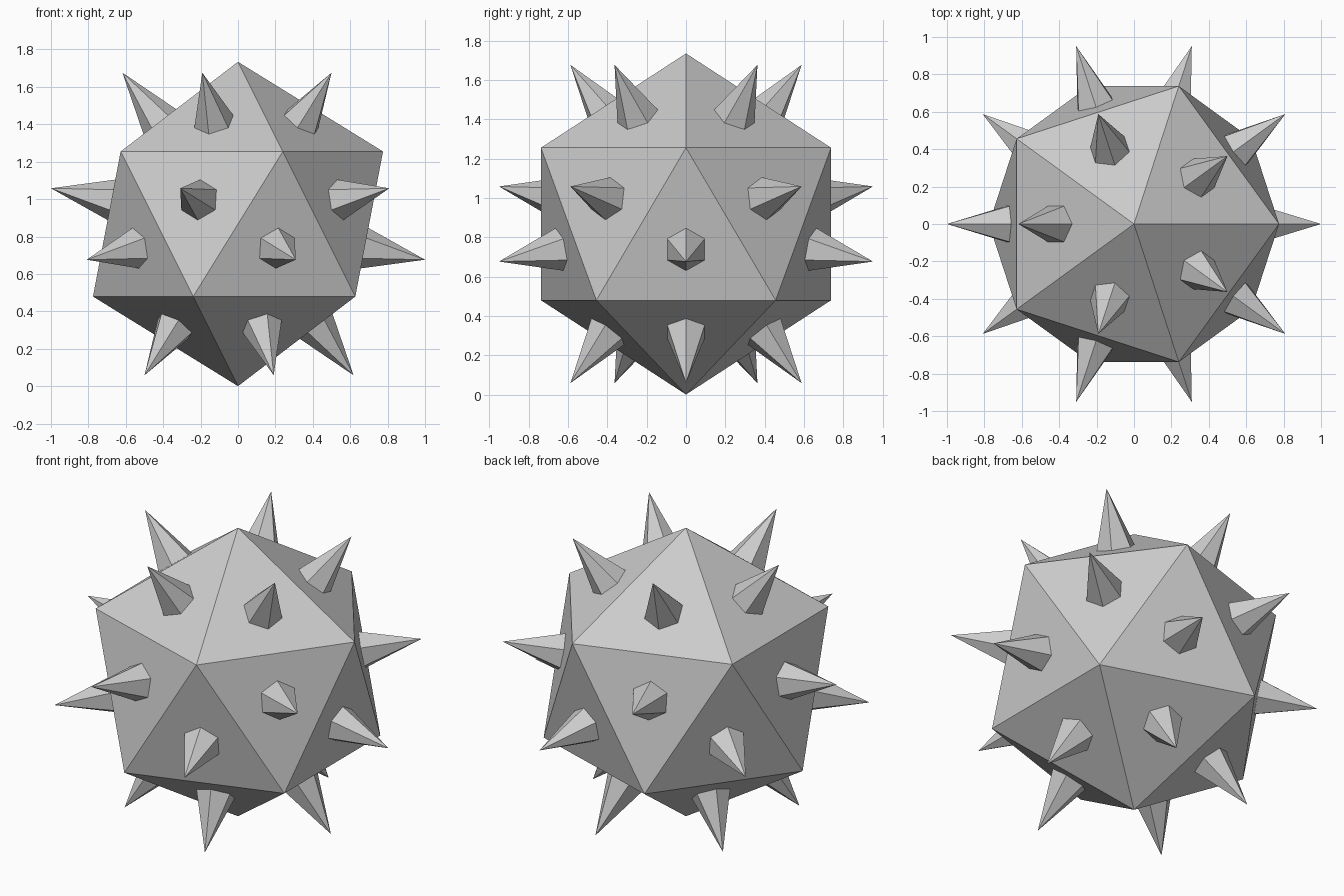
import bpy
from mathutils import Vector

if "Cube" in bpy.data.objects:
    bpy.data.objects.remove(bpy.data.objects["Cube"])

BODY_RADIUS = 0.867
TIP_RADIUS = 1.018     # distance from centre to spike tips
SPIKE_RADIUS = 0.11    # spike radius where it meets the face
SINK = 0.01            # how far each spike is set into the body
centre = Vector((0, 0, BODY_RADIUS))

# Body: plain icosahedron standing on one corner
bpy.ops.mesh.primitive_ico_sphere_add(subdivisions=1, radius=BODY_RADIUS, location=centre)
body = bpy.context.object
body.name = "body"

# Spikes: one six-sided cone at the middle of every face
for i, face in enumerate(body.data.polygons):
    normal = face.normal.copy()
    face_dist = face.center.length
    length = TIP_RADIUS - face_dist
    depth = length + SINK
    bpy.ops.mesh.primitive_cone_add(
        vertices=6,
        radius1=SPIKE_RADIUS * depth / length,
        radius2=0,
        depth=depth,
        location=centre + normal * (TIP_RADIUS - depth / 2),
        rotation=normal.to_track_quat('Z', 'Y').to_euler(),
    )
    bpy.context.object.name = f"spike_{i + 1:02d}"
